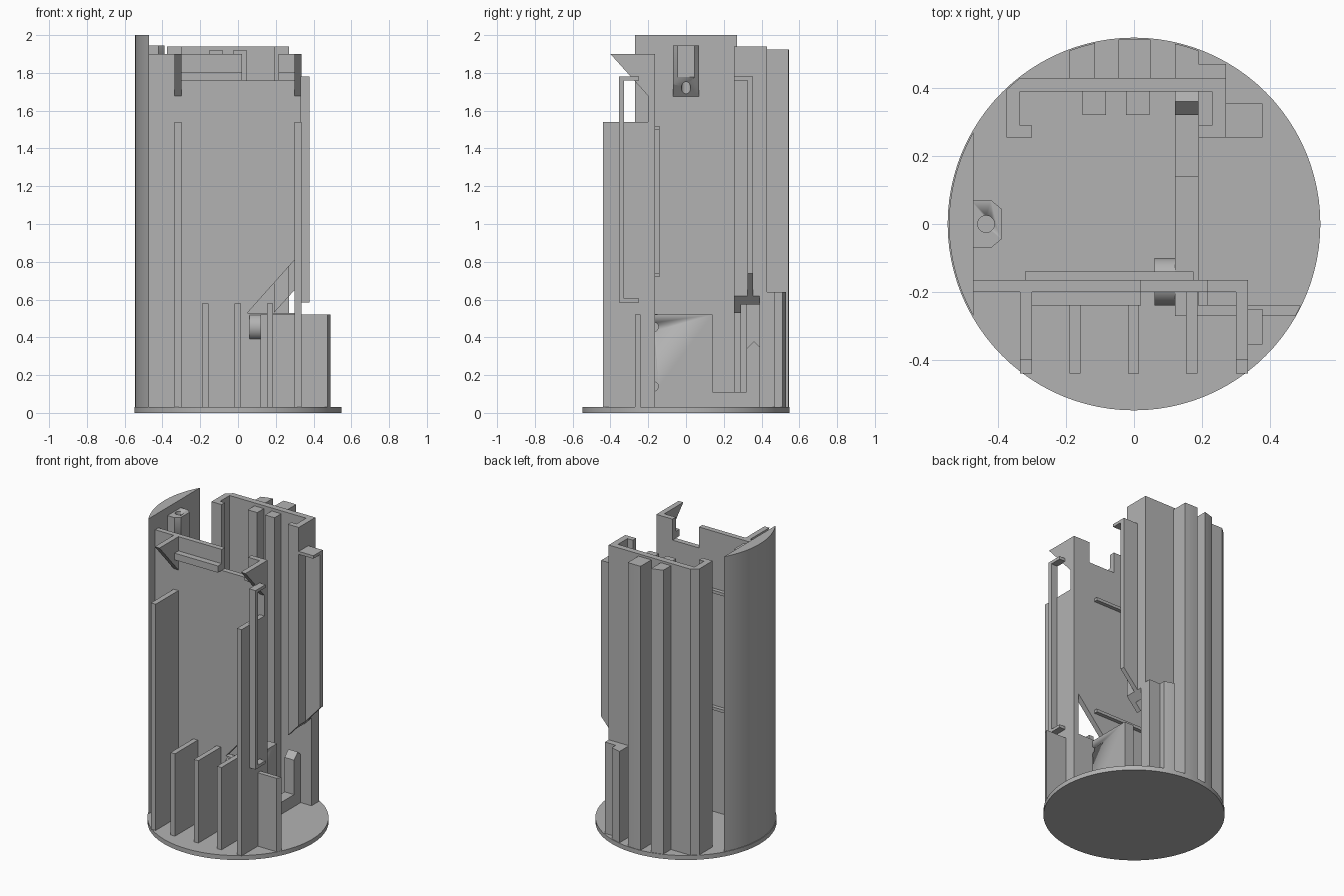
import bpy, bmesh, math
from mathutils import Vector

cube = bpy.data.objects.get("Cube")
if cube:
    bpy.data.objects.remove(cube, do_unlink=True)

RADIUS = 0.548
FLOOR = 0.03
WALL_TOP = 1.94

grey = bpy.data.materials.new("light_grey")
grey.use_nodes = True
colour = (0.45, 0.45, 0.45, 1)
grey.diffuse_color = colour
grey.node_tree.nodes["Principled BSDF"].inputs["Base Color"].default_value = colour


def prism(name, outline, lo, hi, axis="z"):
    """Extrude a 2D outline along an axis; x takes (y, z), y takes (x, z), z takes (x, y)."""
    place = {
        "x": lambda a, b, c: (c, a, b),
        "y": lambda a, b, c: (a, c, b),
        "z": lambda a, b, c: (a, b, c),
    }[axis]
    bm = bmesh.new()
    face = bm.faces.new([bm.verts.new(place(a, b, lo)) for a, b in outline])
    moved = bmesh.ops.extrude_face_region(bm, geom=[face])["geom"]
    verts = [v for v in moved if isinstance(v, bmesh.types.BMVert)]
    bmesh.ops.translate(bm, verts=verts, vec=Vector(place(0, 0, hi - lo)))
    bmesh.ops.recalc_face_normals(bm, faces=bm.faces)
    for f in bm.faces:
        f.smooth = True
    mesh = bpy.data.meshes.new(name)
    bm.to_mesh(mesh)
    bm.free()
    mesh.set_sharp_from_angle(angle=math.radians(25))
    mesh.materials.append(grey)
    obj = bpy.data.objects.new(name, mesh)
    bpy.context.collection.objects.link(obj)
    return obj


def box(name, x, y, z):
    return prism(name, [(x[0], y[0]), (x[1], y[0]), (x[1], y[1]), (x[0], y[1])], *z)


def circle(r, cx=0, cy=0, n=32):
    turns = [2 * math.pi * i / n for i in range(n)]
    return [(cx + r * math.cos(t), cy + r * math.sin(t)) for t in turns]


def arc(start, end, n, r=RADIUS):
    angles = [start + (end - start) * i / n for i in range(n + 1)]
    return [(r * math.cos(t), r * math.sin(t)) for t in angles]


def drill(obj, outline, lo, hi, axis):
    cutter = prism("drill_cutter", outline, lo, hi, axis)
    cutter.hide_render = True
    mod = obj.modifiers.new("hole", "BOOLEAN")
    mod.operation, mod.solver, mod.object = "DIFFERENCE", "EXACT", cutter
    depsgraph = bpy.context.evaluated_depsgraph_get()
    mesh = bpy.data.meshes.new_from_object(obj.evaluated_get(depsgraph))
    obj.modifiers.clear()
    obj.data = mesh
    bpy.data.objects.remove(cutter, do_unlink=True)


# Round base and tall curved side shell
prism("base_disc", circle(RADIUS, n=96), 0, FLOOR)
half = math.acos(0.475 / RADIUS)
prism("side_shell", arc(math.pi - half, math.pi + half, 24, RADIUS - 0.004), FLOOR, 2)

# Screw boss on the shell, tapered underneath
boss = prism("screw_boss", [(-0.48, -0.07), (-0.42, -0.07), (-0.39, -0.045),
                            (-0.39, 0.045), (-0.42, 0.07), (-0.48, 0.07)], 1.67, 1.945)
drill(boss, [(-0.475, 1.67), (-0.38, 1.79), (-0.38, 1.6), (-0.475, 1.6)], -0.1, 0.1, "y")
drill(boss, circle(0.025, -0.435, 0, 20), 1.6, 2, "z")

# Front plate with top notch and slanted opening
prism("front_plate", [(-0.48, FLOOR), (0.3, FLOOR), (0.3, 0.53), (0.05, 0.53), (0.3, 0.81),
                      (0.335, 0.81), (0.335, 1.9), (0.215, 1.9), (0.215, 1.76),
                      (0.02, 1.76), (0.02, 1.9), (-0.48, 1.9)], -0.2, -0.165, "y")
box("front_rib_long", (-0.3, 0.02), (-0.24, -0.2), (1.76, 1.805))
box("front_rib_short", (0.215, 0.3), (-0.24, -0.2), (1.76, 1.805))

# Tall fins with triangular gussets above
for side, x in (("right", -0.335), ("left", 0.3)):
    box(f"tall_fin_{side}", (x, x + 0.035), (-0.44, -0.165), (FLOOR, 1.54))
    prism(f"gusset_{side}", [(-0.4, 1.9), (-0.18, 1.9), (-0.18, 1.655)], x, x + 0.035, "x")

# Short fins
for i, x in enumerate((-0.19, -0.018, 0.153)):
    box(f"short_fin_{i + 1}", (x, x + 0.033), (-0.44, -0.2), (FLOOR, 0.58))

# Raised frame behind the front plate
for name, z in (("lower", 0.72), ("upper", 1.5)):
    box(f"frame_ledge_{name}", (-0.32, 0.175), (-0.165, -0.14), (z, z + 0.02))
box("frame_upright", (-0.32, -0.3), (-0.165, -0.14), (0.74, 1.5))

# Lower compartment: front panel, drilled side wall and pin
box("lower_panel", (0.12, 0.475), (-0.27, -0.24), (FLOOR, 0.52))
prism("lower_panel_edge", [(0.47, -0.27), (0.475, -0.27), (0.49, -0.24), (0.47, -0.24)], FLOOR, 0.52)
wall = prism("side_wall", [(-0.25, FLOOR), (0.32, FLOOR), (0.32, 0.11), (0.14, 0.11),
                           (0.14, 0.52), (-0.25, 0.52)], 0.12, 0.19, "x")
pin = prism("pin_bush", circle(0.07, -0.17, 0.455), 0.06, 0.12, "x")
for z in (0.14, 0.455):
    drill(wall, circle(0.024, -0.17, z, 20), 0.1, 0.25, "x")
drill(pin, circle(0.024, -0.17, 0.455, 20), 0, 0.2, "x")

# Back wall with clipped corner
prism("back_wall", [(-0.375, 0.39), (0.27, 0.39), (0.27, 0.43), (-0.335, 0.43),
                    (-0.375, 0.395)], FLOOR, WALL_TOP)

# Folded edges of the back wall
box("right_return", (-0.375, -0.335), (0.255, 0.392), (FLOOR, WALL_TOP))
box("right_lip", (-0.335, -0.3), (0.255, 0.29), (FLOOR, WALL_TOP))


def slope(x):
    return 0.53 + (x - 0.19) * 1.1


def slanted(name, x, y, top):
    """Upright bar with a sloping underside."""
    outline = [(x[0], slope(x[0])), (x[1], slope(x[1])), (x[1], top), (x[0], top)]
    return prism(name, outline, *y, axis="y")


slanted("left_return", (0.23, 0.27), (0.255, 0.392), WALL_TOP)
slanted("left_lip", (0.19, 0.23), (0.255, 0.29), WALL_TOP)

# Card rails on the left side, facing each other
slanted("back_rail", (0.265, 0.378), (0.325, 0.355), 1.78)
box("back_rail_tab", (0.265, 0.378), (0.255, 0.33), (1.76, 1.78))
box("front_rail", (0.33, 0.378), (-0.355, -0.327), (0.585, 1.78))
for name, z in (("bottom", 0.585), ("top", 1.76)):
    box(f"front_rail_tab_{name}", (0.33, 0.378), (-0.33, -0.25), (z, z + 0.02))

# Ribs inside the back wall
for i, x in enumerate((-0.152, -0.024)):
    box(f"inner_rib_{i + 1}", (x, x + 0.07), (0.32, 0.395), (FLOOR, 1.92))


# Ribs outside the back wall, trimmed to the round outline
def outer_rib(name, x0, x1, top):
    r = RADIUS - 0.004
    curve = arc(math.acos(x1 / r), math.acos(x0 / r), 4, r)
    prism(name, [(x0, 0.425), (x1, 0.425)] + curve, FLOOR, top)


outer_rib("outer_rib_1", -0.19, -0.115, 1.925)
outer_rib("outer_rib_2", -0.045, 0.05, 1.925)
outer_rib("low_rib", 0.12, 0.19, 0.64)
box("low_step", (0.19, 0.27), (0.425, 0.47), (FLOOR, 0.64))

# Small pointed stop at the foot of the back wall
prism("foot_stop", [(0.32, FLOOR), (0.395, FLOOR), (0.395, 0.345), (0.36, 0.38),
                    (0.32, 0.34)], 0.12, 0.19, "x")
